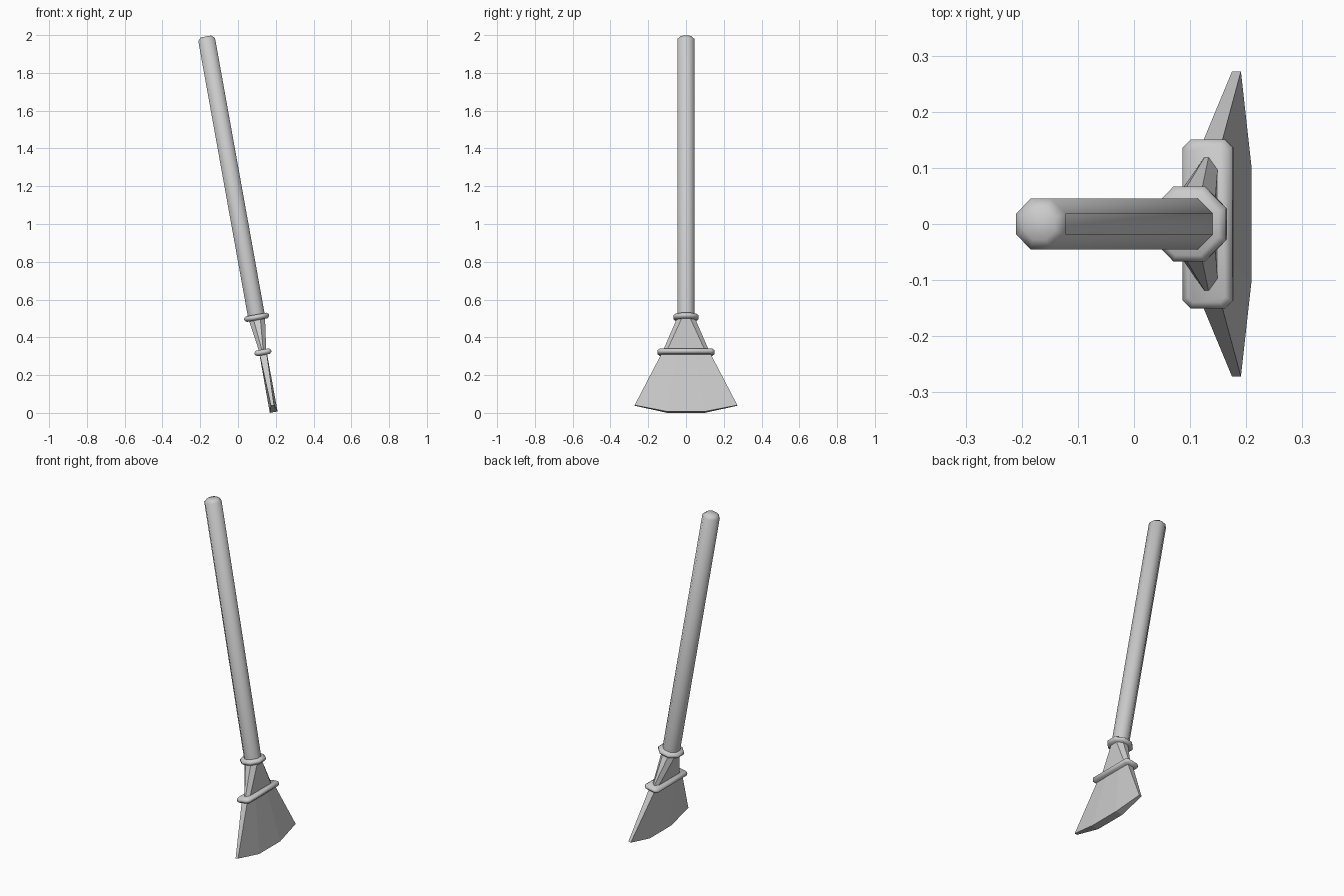
import bpy, bmesh, math
from mathutils import Matrix

cube = bpy.data.objects.get("Cube")
if cube:
    bpy.data.objects.remove(cube, do_unlink=True)

grey = bpy.data.materials.new("light_grey")
grey.use_nodes = True
COLOUR = (0.6, 0.6, 0.6, 1)
grey.diffuse_color = COLOUR
grey.node_tree.nodes["Principled BSDF"].inputs["Base Color"].default_value = COLOUR

# The whole broom leans along one tilted axis
LEAN = Matrix.Translation((0.189, 0, 0.004)) @ Matrix.Rotation(math.radians(-10.2), 4, 'Y')


def octagon(sx, sy, z, cx=None, cy=None, drop=0):
    """Chamfered rectangle; cx, cy are where its flat sides end, drop lowers the middle."""
    cx = sx * 0.414 if cx is None else cx
    cy = sy * 0.414 if cy is None else cy
    quarter = [(sx, cy, z - drop), (cx, sy, z)]
    half = quarter + [(-x, y, h) for x, y, h in reversed(quarter)]
    return half + [(-x, -y, h) for x, y, h in half]


def loft(name, sections, smooth_angle=None):
    """Skin a stack of octagonal sections and cap both ends."""
    bm = bmesh.new()
    rings = [[bm.verts.new(p) for p in s] for s in sections]
    for low, high in zip(rings, rings[1:]):
        for i in range(8):
            j = (i + 1) % 8
            bm.faces.new((low[i], low[j], high[j], high[i]))
    bm.faces.new(rings[-1])
    # Bottom cap in three strips, so that a dropped middle stays flat
    b = rings[0]
    for strip in ((0, 1, 2, 3), (7, 0, 3, 4), (6, 7, 4, 5)):
        bm.faces.new([b[i] for i in strip])
    bmesh.ops.recalc_face_normals(bm, faces=bm.faces)
    mesh = bpy.data.meshes.new(name)
    bm.to_mesh(mesh)
    bm.free()
    mesh.materials.append(grey)
    obj = bpy.data.objects.new(name, mesh)
    bpy.context.collection.objects.link(obj)
    obj.matrix_world = LEAN
    if smooth_angle:
        bpy.ops.object.select_all(action='DESELECT')
        obj.select_set(True)
        bpy.context.view_layer.objects.active = obj
        bpy.ops.object.shade_smooth_by_angle(angle=math.radians(smooth_angle))
    return obj


def collar(name, sx, sy, z, cx=None, cy=None):
    """Band with bevelled rims."""
    inset = 0.011
    levels = ((-0.015, inset), (-0.005, 0), (0.005, 0), (0.015, inset))
    loft(name, [octagon(sx - i, sy - i, z + dz,
                        cx and cx - i / 2, cy and cy - i / 2) for dz, i in levels], 50)


# Long pole with a chamfered end
loft("handle", [octagon(0.045, 0.045, 0.5),
                octagon(0.045, 0.045, 2.004),
                octagon(0.028, 0.028, 2.021)], 50)

# Round band where the pole enters the socket
collar("upper_collar", 0.067, 0.067, 0.51)

# Socket flattening from round to wide
loft("socket", [octagon(0.019, 0.122, 0.33, 0.003, 0.1),
                octagon(0.044, 0.046, 0.505)], 30)

# Wide band that holds the bristles
collar("lower_collar", 0.045, 0.151, 0.322, 0.03, 0.136)

# Fanned bristle block with a bowed lower edge
loft("bristles", [octagon(0.021, 0.272, 0.036, 0.008, 0.1, drop=0.036),
                  octagon(0.02, 0.124, 0.322, 0.019, 0.05)])
